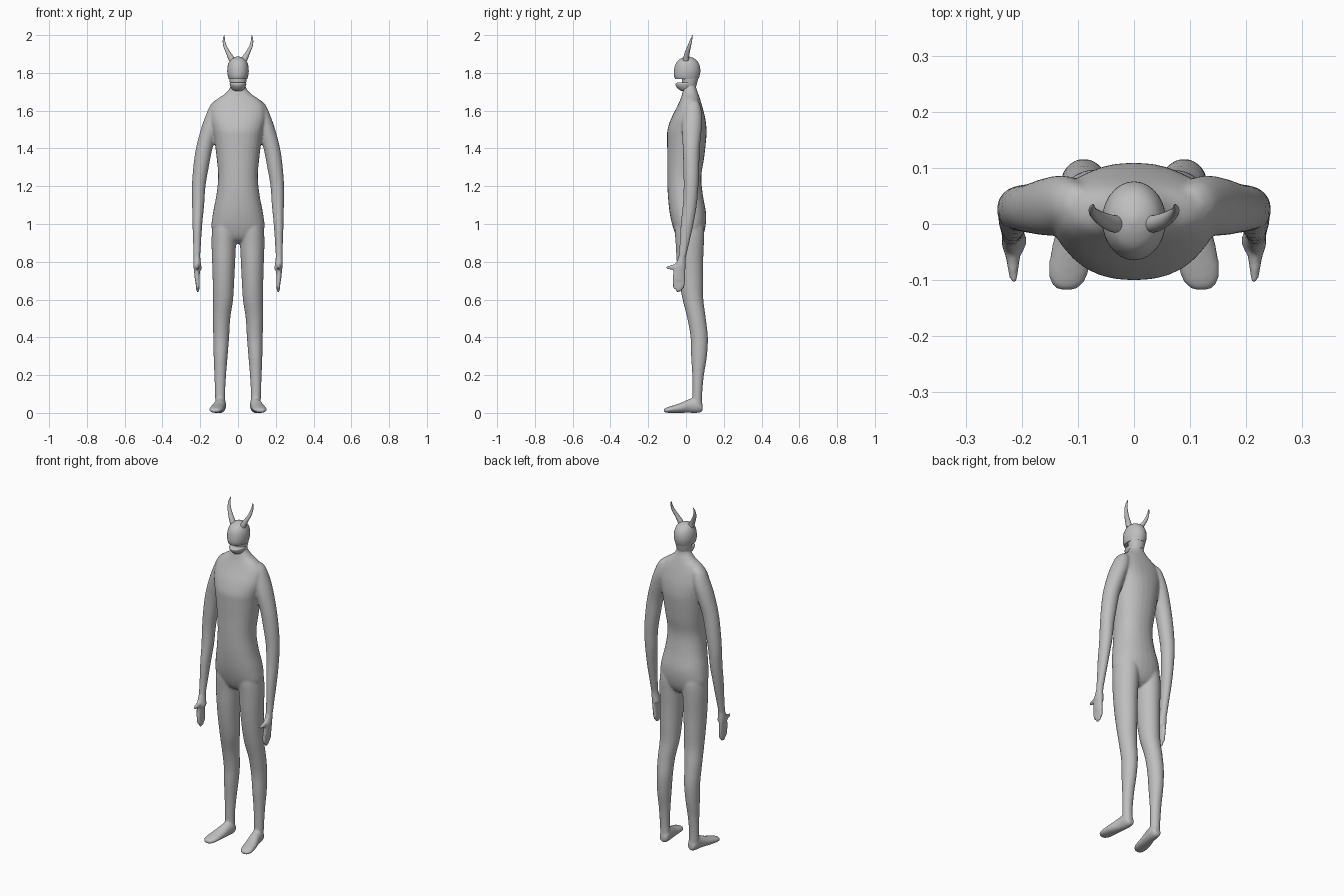
import bpy, bmesh, math
from mathutils import Vector

skin = bpy.data.materials.new("grey_skin")
skin.diffuse_color = (0.52, 0.52, 0.52, 1)


def resample(rings, steps):
    """Smoothly interpolate ring parameters (Catmull-Rom)."""
    out = []
    for i in range(len(rings) - 1):
        p0, p1 = rings[max(i - 1, 0)], rings[i]
        p2, p3 = rings[i + 1], rings[min(i + 2, len(rings) - 1)]
        for s in range(steps):
            t = s / steps
            out.append([0.5 * (2 * b + (c - a) * t + (2 * a - 5 * b + 4 * c - d) * t * t
                               + (3 * b - a - 3 * c + d) * t ** 3)
                        for a, b, c, d in zip(p0, p1, p2, p3)])
    return out + [list(rings[-1])]


def loft(bm, rings, axis="z", side=1, power=1.0, steps=4, sides=28):
    """Closed tube through rings of (x, y, z, radius a, radius b)."""
    loops = []
    for x, y, z, ra, rb in resample(rings, steps):
        loop = []
        for k in range(sides):
            a = 2 * math.pi * k / sides
            c, s = math.cos(a), math.sin(a)
            u = ra * math.copysign(abs(c) ** power, c)
            v = rb * math.copysign(abs(s) ** power, s)
            d = Vector((u, v, 0)) if axis == "z" else Vector((u, 0, v))
            p = Vector((x, y, z)) + d
            loop.append(bm.verts.new((p.x * side, p.y, p.z)))
        loops.append(loop)
    faces = [bm.faces.new(loops[0]), bm.faces.new(loops[-1][::-1])]
    for lo, hi in zip(loops, loops[1:]):
        for k in range(sides):
            n = (k + 1) % sides
            faces.append(bm.faces.new((lo[k], hi[k], hi[n], lo[n])))
    bmesh.ops.recalc_face_normals(bm, faces=faces)


def make(name, bm):
    me = bpy.data.meshes.new(name)
    bm.to_mesh(me)
    bm.free()
    me.materials.append(skin)
    ob = bpy.data.objects.new(name, me)
    bpy.context.collection.objects.link(ob)
    bpy.context.view_layer.objects.active = ob
    ob.select_set(True)
    bpy.ops.object.shade_smooth_by_angle(angle=math.radians(45))
    ob.select_set(False)
    return ob


def span(rows):
    """(z, half width, front y, back y) -> centred rings."""
    return [(0, (f + b) / 2, z, w, (b - f) / 2) for z, w, f, b in rows]


body = bmesh.new()

# torso and neck
loft(body, span([
    (0.895, 0.03, 0.0, 0.05), (0.92, 0.09, -0.04, 0.08), (0.97, 0.138, -0.065, 0.10),
    (1.05, 0.134, -0.085, 0.107), (1.15, 0.115, -0.096, 0.09), (1.25, 0.105, -0.099, 0.081),
    (1.35, 0.113, -0.099, 0.096), (1.45, 0.126, -0.10, 0.107), (1.50, 0.135, -0.098, 0.109),
    (1.56, 0.147, -0.078, 0.102), (1.62, 0.142, -0.048, 0.087), (1.66, 0.112, -0.03, 0.075),
    (1.69, 0.068, -0.02, 0.065), (1.73, 0.039, -0.012, 0.053), (1.79, 0.039, -0.005, 0.06)]),
    power=0.9)

for side in (1, -1):
    # leg
    loft(body, [
        (0.092, 0.06, 0.03, 0.027, 0.027), (0.095, 0.06, 0.10, 0.027, 0.026),
        (0.094, 0.064, 0.20, 0.031, 0.031), (0.092, 0.069, 0.30, 0.037, 0.042),
        (0.089, 0.07, 0.40, 0.042, 0.046), (0.087, 0.056, 0.50, 0.046, 0.049),
        (0.079, 0.037, 0.60, 0.053, 0.055), (0.077, 0.027, 0.70, 0.057, 0.064),
        (0.076, 0.021, 0.80, 0.061, 0.070), (0.075, 0.02, 0.90, 0.065, 0.075),
        (0.07, 0.018, 0.98, 0.066, 0.078), (0.065, 0.015, 1.05, 0.055, 0.065)], side=side)
    # foot
    loft(body, [
        (0.092, 0.088, 0.026, 0.018, 0.018), (0.092, 0.065, 0.04, 0.029, 0.04),
        (0.097, 0.02, 0.037, 0.031, 0.037), (0.108, -0.03, 0.026, 0.036, 0.026),
        (0.116, -0.08, 0.018, 0.037, 0.018), (0.119, -0.106, 0.014, 0.029, 0.013),
        (0.12, -0.118, 0.012, 0.015, 0.008)], axis="y", side=side)
    # arm
    loft(body, [
        (0.205, -0.03, 0.76, 0.014, 0.025), (0.217, -0.021, 0.82, 0.018, 0.02),
        (0.217, -0.011, 0.88, 0.02, 0.024), (0.215, 0.006, 1.0, 0.026, 0.034),
        (0.211, 0.02, 1.1, 0.032, 0.037), (0.208, 0.027, 1.2, 0.036, 0.039),
        (0.196, 0.028, 1.3, 0.041, 0.042), (0.179, 0.028, 1.4, 0.044, 0.045),
        (0.15, 0.031, 1.5, 0.047, 0.052), (0.126, 0.034, 1.57, 0.047, 0.052),
        (0.11, 0.035, 1.63, 0.036, 0.04), (0.10, 0.035, 1.655, 0.02, 0.025)], side=side)
    # palm
    loft(body, [
        (0.216, -0.038, 0.70, 0.012, 0.031), (0.217, -0.036, 0.74, 0.015, 0.033),
        (0.218, -0.03, 0.78, 0.018, 0.028), (0.217, -0.022, 0.82, 0.018, 0.02)], side=side)
    # fingers
    for y, low in ((-0.061, 0.655), (-0.045, 0.637), (-0.029, 0.642), (-0.015, 0.66)):
        loft(body, [
            (0.212, y + 0.001, low, 0.005, 0.004), (0.213, y, low + 0.015, 0.01, 0.0085),
            (0.216, y, 0.72, 0.012, 0.010)], side=side, sides=12)
    # thumb
    loft(body, [
        (0.214, -0.107, 0.769, 0.004, 0.005), (0.215, -0.09, 0.769, 0.009, 0.010),
        (0.216, -0.06, 0.773, 0.013, 0.016), (0.217, -0.03, 0.785, 0.014, 0.02)],
        axis="y", side=side, sides=14)

# fuse the limbs into one smooth skin
body_ob = make("body", body)
fuse = body_ob.modifiers.new("fuse", "REMESH")
fuse.mode = "VOXEL"
fuse.voxel_size = 0.006
fuse.use_smooth_shade = True
soften = body_ob.modifiers.new("soften", "SMOOTH")
soften.factor = 0.5
soften.iterations = 6

# skull with an overhanging brow edge above the mouth
bm = bmesh.new()
loft(bm, span([
    (1.768, 0.049, -0.058, 0.066), (1.785, 0.054, -0.064, 0.072), (1.81, 0.057, -0.064, 0.076),
    (1.84, 0.054, -0.058, 0.072), (1.865, 0.044, -0.043, 0.058), (1.88, 0.027, -0.02, 0.037),
    (1.887, 0.006, 0.002, 0.014)]))
make("head", bm)

# jaw below the mouth gap
bm = bmesh.new()
loft(bm, span([
    (1.703, 0.02, -0.022, 0.03), (1.712, 0.031, -0.037, 0.04), (1.728, 0.04, -0.052, 0.052),
    (1.742, 0.044, -0.056, 0.058), (1.748, 0.041, -0.047, 0.058)]))
make("jaw", bm)

# inner mouth and nape joining jaw and skull
bm = bmesh.new()
loft(bm, span([(1.73, 0.04, -0.02, 0.054), (1.755, 0.044, -0.022, 0.061),
               (1.785, 0.048, -0.022, 0.068)]))
make("inner_mouth", bm)

# horns
for name, side in (("left_horn", 1), ("right_horn", -1)):
    bm = bmesh.new()
    loft(bm, [
        (0.03, 0.0, 1.862, 0.018, 0.016), (0.038, 0.001, 1.882, 0.017, 0.015),
        (0.053, 0.007, 1.91, 0.013, 0.013), (0.067, 0.016, 1.938, 0.010, 0.010),
        (0.074, 0.024, 1.965, 0.007, 0.007), (0.074, 0.031, 1.987, 0.004, 0.004),
        (0.072, 0.035, 2.0, 0.001, 0.001)], side=side, sides=16)
    make(name, bm)
